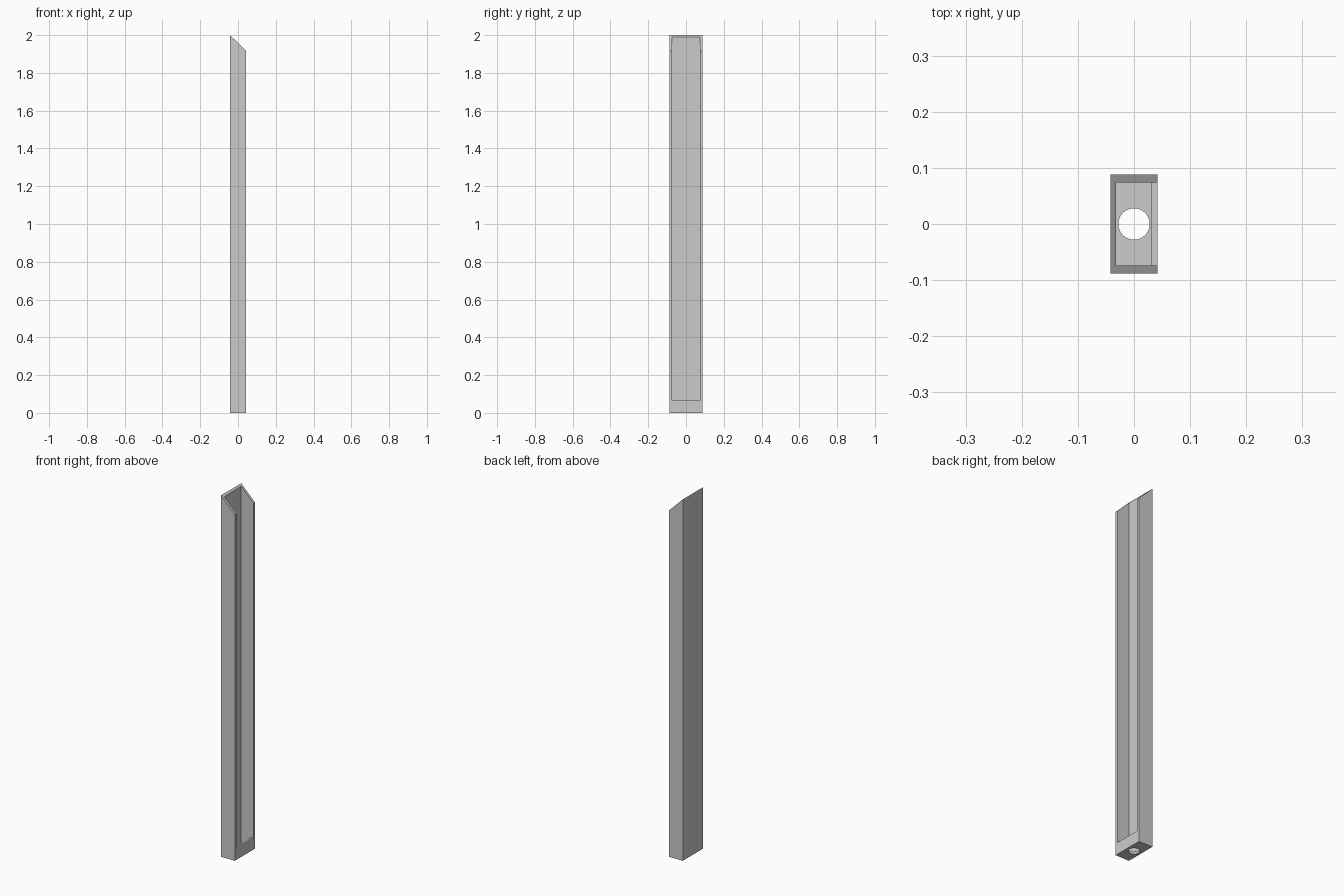
import bpy, bmesh
from mathutils import Matrix, Vector

cube = bpy.data.objects.get("Cube")
if cube:
    bpy.data.objects.remove(cube, do_unlink=True)

HX, HY = 0.042, 0.088      # half width and half depth
WALL_Y = 0.074             # inner half depth
BACK, LIP = -0.032, 0.031  # inner faces of back wall and lip
FLOOR, LIP_TOP = 0.012, 0.065

grey = bpy.data.materials.new("light_grey")
grey.use_nodes = True
colour = (0.6, 0.6, 0.6, 1)
grey.diffuse_color = colour
grey.node_tree.nodes["Principled BSDF"].inputs["Base Color"].default_value = colour


def add_object(name, bm):
    bmesh.ops.recalc_face_normals(bm, faces=bm.faces)
    mesh = bpy.data.meshes.new(name)
    bm.to_mesh(mesh)
    bm.free()
    mesh.materials.append(grey)
    obj = bpy.data.objects.new(name, mesh)
    bpy.context.collection.objects.link(obj)
    return obj


def prism(name, outline, half):
    """Extrude an x-z outline symmetrically along y."""
    bm = bmesh.new()
    face = bm.faces.new([bm.verts.new((x, -half, z)) for x, z in outline])
    ext = bmesh.ops.extrude_face_region(bm, geom=[face])
    verts = [v for v in ext["geom"] if isinstance(v, bmesh.types.BMVert)]
    bmesh.ops.translate(bm, verts=verts, vec=Vector((0, 2 * half, 0)))
    return add_object(name, bm)


# Tall post with a mitred top
post = prism("channel_post", [(-HX, 0), (HX, 0), (HX, 1.917), (-HX, 2)], HY)

# Hollow with an open side above the lip
hollow = prism("hollow_cutter", [(BACK, FLOOR), (LIP, FLOOR), (LIP, LIP_TOP),
                                 (0.1, LIP_TOP), (0.1, 2.2), (BACK, 2.2)], WALL_Y)

# Round hole in the floor
bm = bmesh.new()
bmesh.ops.create_cone(bm, cap_ends=True, segments=32, radius1=0.028,
                      radius2=0.028, depth=0.1, matrix=Matrix.Identity(4))
hole = add_object("hole_cutter", bm)

for cutter in (hollow, hole):
    cutter.hide_render = True
    cutter.hide_set(True)
    mod = post.modifiers.new(cutter.name, "BOOLEAN")
    mod.operation = "DIFFERENCE"
    mod.solver = "EXACT"
    mod.object = cutter

# Apply the cuts and drop the helpers
bpy.context.view_layer.objects.active = post
post.select_set(True)
for mod in list(post.modifiers):
    bpy.ops.object.modifier_apply(modifier=mod.name)
for cutter in (hollow, hole):
    bpy.data.objects.remove(cutter, do_unlink=True)
bpy.ops.object.shade_smooth_by_angle()
